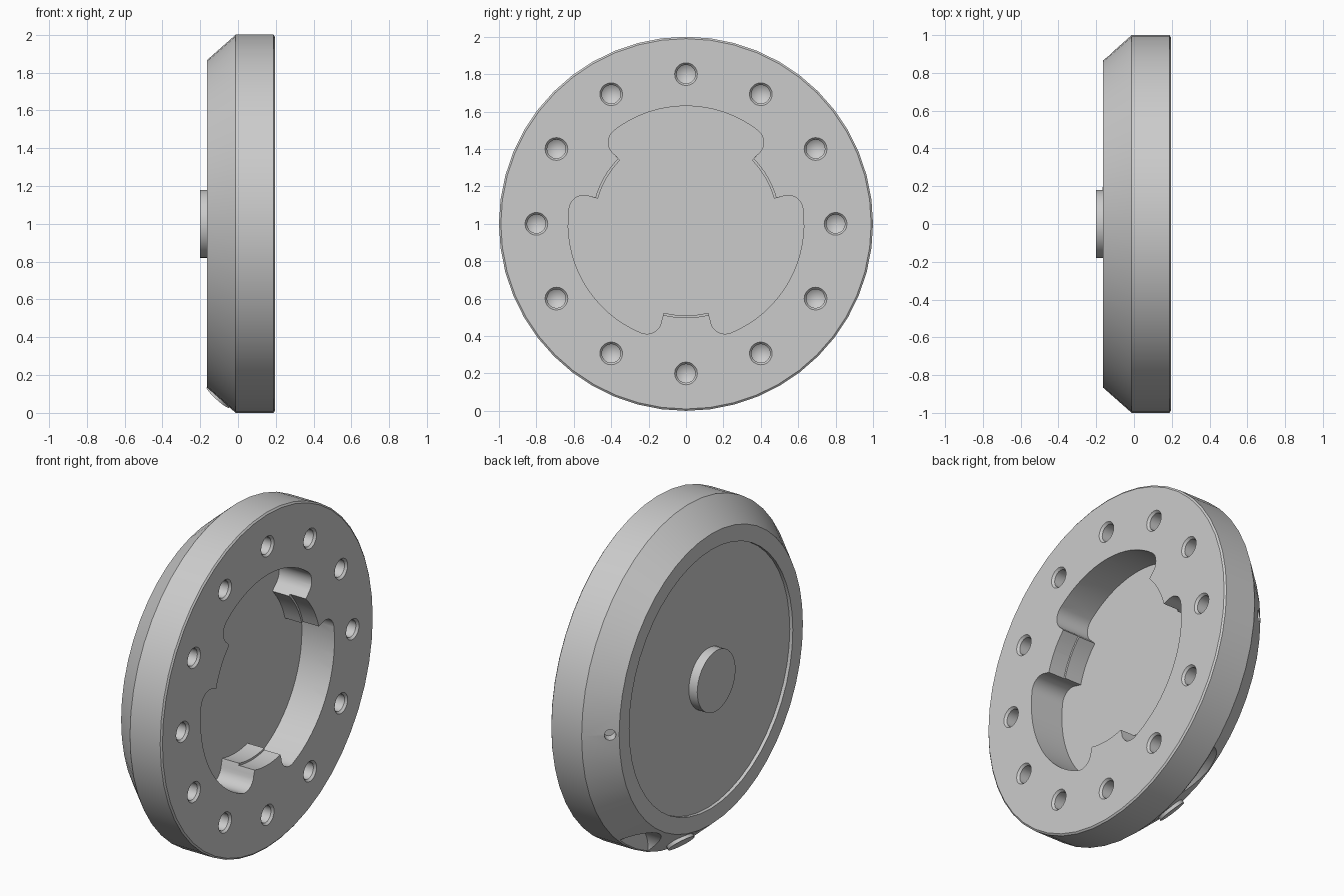
import bpy
import bmesh
from math import sin, cos, pi, radians, atan2
from mathutils import Matrix, Vector

cube = bpy.data.objects.get("Cube")
if cube:
    bpy.data.objects.remove(cube, do_unlink=True)

grey = bpy.data.materials.new("plain grey")
grey.use_nodes = True
GREY = (0.6, 0.6, 0.6, 1)
grey.diffuse_color = GREY
grey.node_tree.nodes["Principled BSDF"].inputs["Base Color"].default_value = GREY

CENTRE = Matrix.Translation((0, 0, 1))


def finish(name, bm, matrix):
    bmesh.ops.remove_doubles(bm, verts=bm.verts, dist=1e-5)
    bmesh.ops.recalc_face_normals(bm, faces=bm.faces)
    bm.transform(CENTRE @ matrix)
    mesh = bpy.data.meshes.new(name)
    bm.to_mesh(mesh)
    bm.free()
    mesh.materials.append(grey)
    obj = bpy.data.objects.new(name, mesh)
    bpy.context.collection.objects.link(obj)
    return obj


def lathe(name, profile, segments, matrix=Matrix()):
    """Turn an (x, radius) profile about the x axis."""
    bm = bmesh.new()
    verts = [bm.verts.new((x, 0, r)) for x, r in profile]
    edges = [bm.edges.new(pair) for pair in zip(verts, verts[1:])]
    bmesh.ops.spin(bm, geom=verts + edges, cent=(0, 0, 0), axis=(1, 0, 0),
                   angle=2 * pi, steps=segments, use_merge=True)
    return finish(name, bm, matrix)


def prism(name, outline, x0, x1):
    """Extrude a (y, z) outline along x."""
    bm = bmesh.new()
    face = bm.faces.new([bm.verts.new((x0, y, z)) for y, z in outline])
    top = bmesh.ops.extrude_face_region(bm, geom=[face])["geom"]
    bmesh.ops.translate(bm, vec=(x1 - x0, 0, 0),
                        verts=[v for v in top if isinstance(v, bmesh.types.BMVert)])
    return finish(name, bm, Matrix())


def polar(r, a):
    return Vector((r * cos(a), r * sin(a)))


def pocket_outline(tab_r, wall_r=0.63, fillet=0.08):
    """Round pocket with three inward tabs and rounded lobe ends."""
    points = []
    half = radians(14)
    centre_r = wall_r - fillet
    centre_a = radians(22.4)
    for k in range(3):
        mid = radians(30 + 120 * k)
        # tab face
        points += [polar(tab_r, mid + half * t / 4) for t in range(-4, 5)]
        # fillet at the start of the lobe
        c = polar(centre_r, mid + centre_a)
        points += [c + polar(fillet, mid + radians(-85 + 107.4 * t / 8)) for t in range(9)]
        # outer wall
        start, sweep = mid + centre_a, radians(120) - 2 * centre_a
        points += [polar(wall_r, start + sweep * t / 16) for t in range(1, 16)]
        # fillet at the end of the lobe
        nxt = mid + radians(120)
        c = polar(centre_r, nxt - centre_a)
        points += [c + polar(fillet, nxt + radians(-22.4 + 107.4 * t / 8)) for t in range(9)]
    return points


def cut(obj, cutter):
    mod = obj.modifiers.new("cut", 'BOOLEAN')
    mod.operation = 'DIFFERENCE'
    mod.solver = 'EXACT'
    mod.object = cutter
    bpy.context.view_layer.objects.active = obj
    bpy.ops.object.modifier_apply(modifier=mod.name)
    bpy.data.objects.remove(cutter, do_unlink=True)


def about_axis(degrees):
    """Turn from straight down towards +y."""
    return Matrix.Rotation(radians(degrees), 4, 'X')


# Main housing: chamfered disc with a shallow recess in its back
body = lathe("housing", [(-0.145, 0), (-0.145, 0.77), (-0.165, 0.77), (-0.165, 0.865),
                         (-0.012, 1), (0.187, 1), (0.195, 0.99), (0.195, 0)], 48)

# Bayonet pocket; the tabs step slightly inward halfway down
cut(body, prism("pocket_cutter", pocket_outline(0.49), -0.02, 0.3))
cut(body, prism("tab_step_cutter", pocket_outline(0.502), 0.09, 0.3))

# Ring of blind bolt holes with conical bottoms and a small countersink
for k in range(12):
    y, z = polar(0.8, k * pi / 6)
    cut(body, lathe("bolt_hole_cutter",
                    [(0.065, 0), (0.1, 0.05), (0.182, 0.05), (0.195, 0.061), (0.25, 0.061), (0.25, 0)],
                    20, Matrix.Translation((0, y, z))))

# Thumb notch in the lower chamfer
cut(body, lathe("notch_cutter", [(-0.3, 0), (-0.3, 0.17), (-0.02, 0.17), (-0.02, 0)], 40,
                about_axis(32) @ Matrix.Translation((0, 0, -1.05))))

# Chamfer normal, pointing out and back, at the bottom of the disc
slope = Matrix.Rotation(-(pi - atan2(0.153, 0.135)), 4, 'Y')
normal = Vector((-0.135, 0, -0.153)).normalized()
slope = Vector((1, 0, 0)).rotation_difference(normal).to_matrix().to_4x4()

# Small hole in the chamfer at the side
cut(body, lathe("side_hole_cutter", [(-0.06, 0), (-0.06, 0.032), (0.08, 0.032), (0.08, 0)], 16,
                about_axis(90) @ Matrix.Translation((-0.128, 0, -0.897)) @ slope))

# Small disc on the lower chamfer
chamfer_disc = lathe("chamfer_button", [(-0.02, 0), (-0.02, 0.08), (0.017, 0.08), (0.017, 0)], 32,
                     about_axis(12) @ Matrix.Translation((-0.095, 0, -0.927)) @ slope)

# Round button in the middle of the back
back_button = lathe("back_button", [(-0.2, 0), (-0.2, 0.18), (-0.14, 0.18), (-0.14, 0)], 40)

# Smooth shading with sharp edges kept
bpy.ops.object.select_all(action='DESELECT')
for obj in (body, chamfer_disc, back_button):
    obj.select_set(True)
bpy.context.view_layer.objects.active = body
bpy.ops.object.shade_smooth_by_angle(angle=radians(30))
